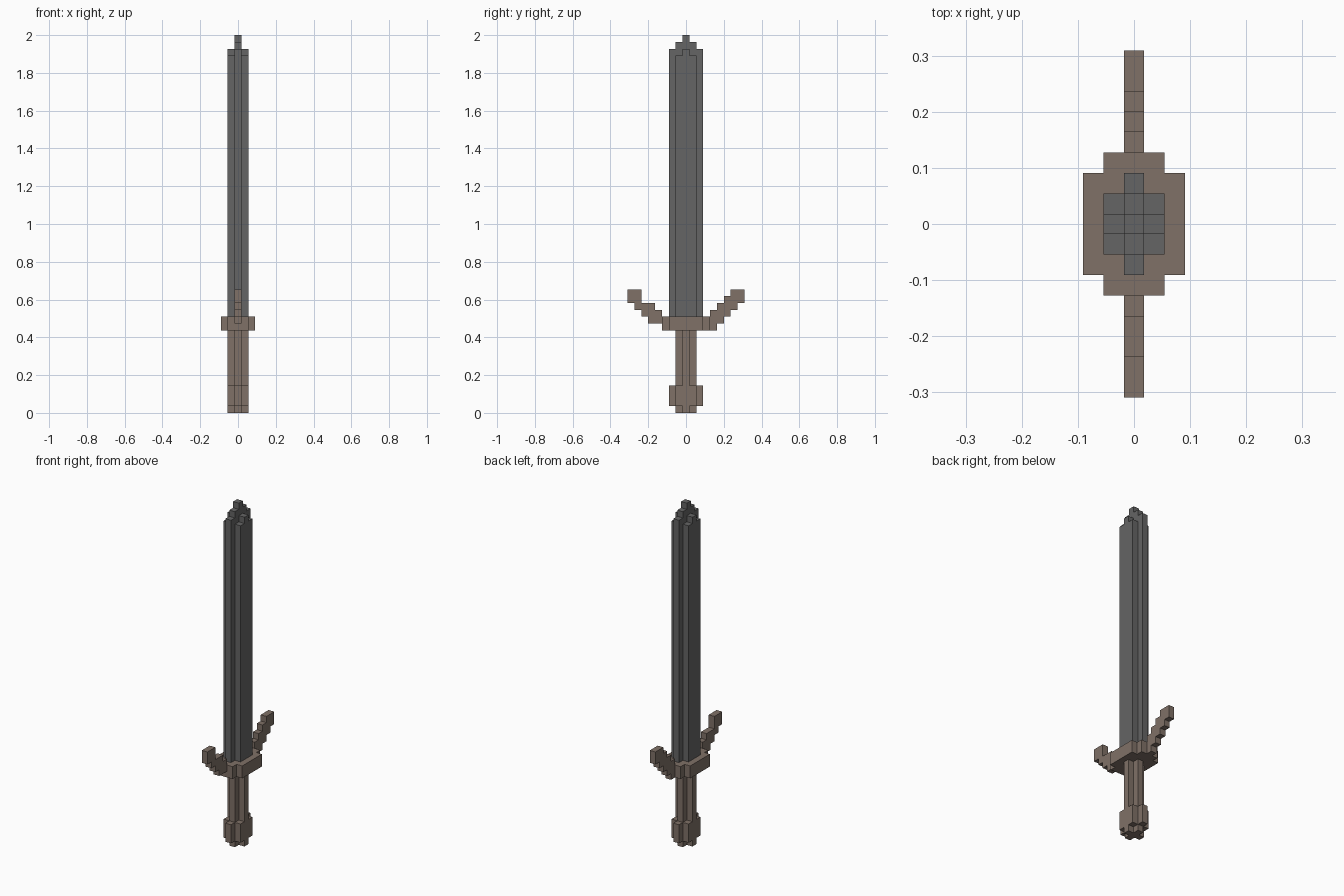
import bpy
import bmesh
import math
from mathutils import Vector

cube = bpy.data.objects.get("Cube")
if cube:
    bpy.data.objects.remove(cube, do_unlink=True)

UNIT = 2 / 55  # edge of one block


def make_material(name, rgb):
    mat = bpy.data.materials.new(name)
    mat.use_nodes = True
    mat.diffuse_color = (*rgb, 1)
    mat.node_tree.nodes["Principled BSDF"].inputs["Base Color"].default_value = (*rgb, 1)
    return mat


steel = make_material("dark steel", (0.130, 0.130, 0.130))
leather = make_material("grey brown", (0.214, 0.165, 0.136))


def box(width, depth, z0, z1):
    """Cells of a centred block, odd width in x and depth in y."""
    return {(x, y, z)
            for x in range(-(width // 2), width // 2 + 1)
            for y in range(-(depth // 2), depth // 2 + 1)
            for z in range(z0, z1)}


def build(name, cells, mat):
    """Make the outer skin of a set of cells, with flat areas merged."""
    bm = bmesh.new()
    for cell in cells:
        for axis in range(3):
            for sign in (-1, 1):
                near = list(cell)
                near[axis] += sign
                if tuple(near) in cells:
                    continue
                centre = Vector(cell) + Vector((0, 0, 0.5))
                n, u, v = Vector(), Vector(), Vector()
                n[axis] = sign / 2
                u[(axis + 1) % 3] = sign / 2
                v[(axis + 2) % 3] = 0.5
                corners = (-u - v, u - v, u + v, v - u)
                bm.faces.new([bm.verts.new((centre + n + c) * UNIT) for c in corners])
    bmesh.ops.remove_doubles(bm, verts=bm.verts, dist=UNIT / 100)
    bmesh.ops.dissolve_limit(bm, angle_limit=math.radians(1), verts=bm.verts, edges=bm.edges)
    mesh = bpy.data.meshes.new(name)
    bm.to_mesh(mesh)
    bm.free()
    mesh.materials.append(mat)
    obj = bpy.data.objects.new(name, mesh)
    bpy.context.collection.objects.link(obj)
    return obj


# Blade: thick core with a wider thin edge and a stepped tip
build("blade",
      box(3, 3, 14, 52) | box(3, 1, 14, 53) | box(1, 5, 14, 53)
      | box(1, 3, 14, 54) | box(1, 1, 14, 55), steel)

# Guard, grip and pommel
build("guard", box(5, 5, 12, 14) | box(3, 7, 12, 14), leather)
build("grip", box(3, 1, 4, 12) | box(1, 3, 4, 12), leather)
build("pommel",
      box(3, 3, 1, 4) | box(1, 5, 1, 4) | box(3, 1, 0, 4) | box(1, 3, 0, 4), leather)

# Stepped guard arms: bottom and top of each column, going outward
arms = {
    "front_guard_arm": (-1, [(13, 15), (13, 16), (14, 16), (15, 18), (16, 18)]),
    "back_guard_arm": (1, [(12, 15), (13, 16), (14, 17), (15, 18), (16, 18)]),
}
for name, (side, columns) in arms.items():
    cells = {(0, side * (4 + i), z)
             for i, (low, high) in enumerate(columns) for z in range(low, high)}
    build(name, cells, leather)
